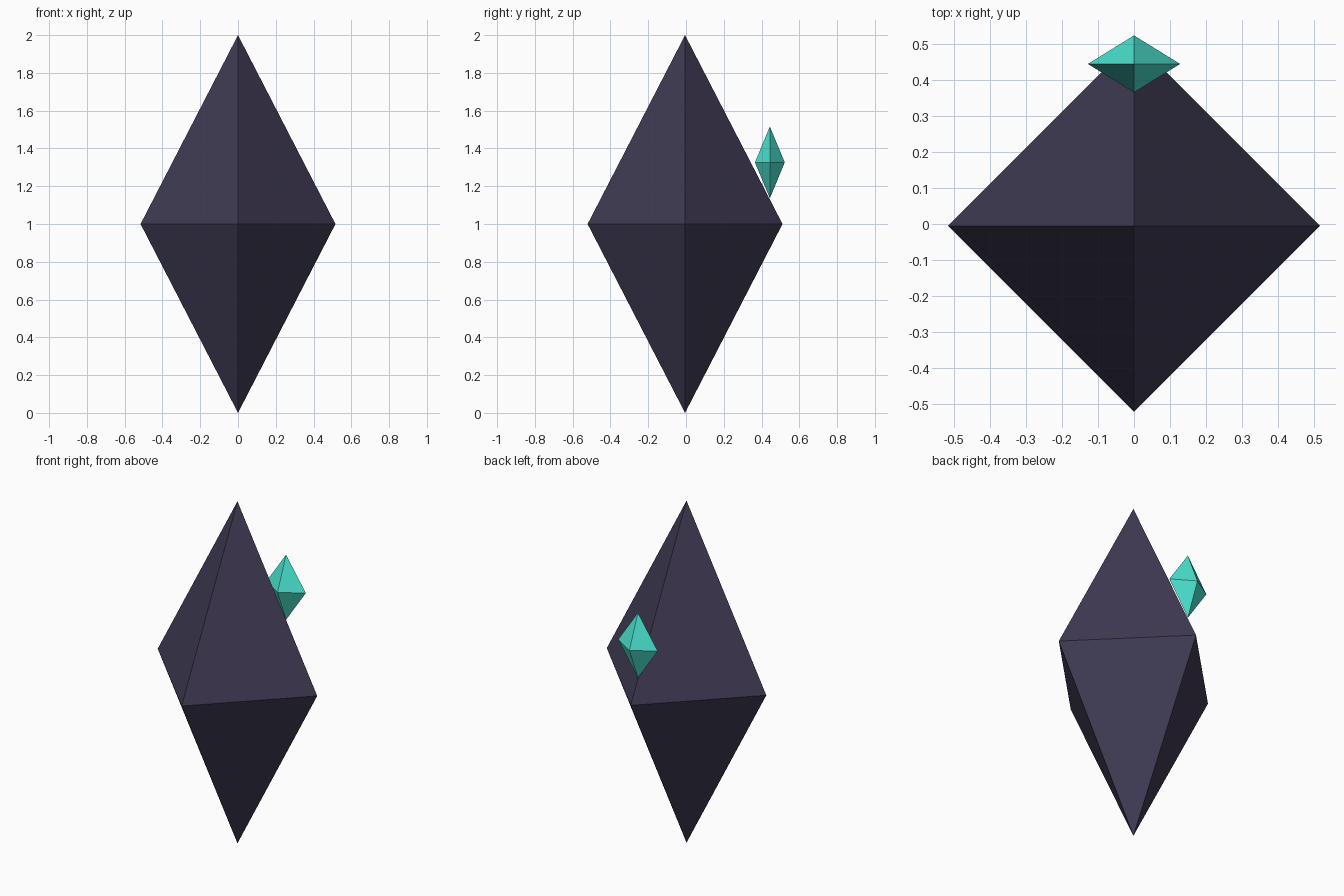
import bpy, bmesh

if "Cube" in bpy.data.objects:
    bpy.data.objects.remove(bpy.data.objects["Cube"])


def octahedron(name, centre, half, colour):
    """Four-sided double pyramid with its corners on the axes."""
    bm = bmesh.new()
    cx, cy, cz = centre
    hx, hy, hz = half
    ring = [bm.verts.new((cx + sx * hx, cy + sy * hy, cz))
            for sx, sy in ((1, 0), (0, 1), (-1, 0), (0, -1))]
    top = bm.verts.new((cx, cy, cz + hz))
    bottom = bm.verts.new((cx, cy, cz - hz))
    for i in range(4):
        a, b = ring[i], ring[(i + 1) % 4]
        bm.faces.new((a, b, top))
        bm.faces.new((b, a, bottom))
    mesh = bpy.data.meshes.new(name)
    bm.to_mesh(mesh)
    bm.free()
    mat = bpy.data.materials.new(name + "_colour")
    mat.diffuse_color = (*colour, 1)
    mat.use_nodes = True
    mat.node_tree.nodes["Principled BSDF"].inputs["Base Color"].default_value = mat.diffuse_color
    mesh.materials.append(mat)
    obj = bpy.data.objects.new(name, mesh)
    bpy.context.collection.objects.link(obj)
    return obj


# Large dark crystal body
octahedron("crystal_body", (0, -0.005, 1.0), (0.516, 0.516, 1.0), (0.05, 0.042, 0.085))

# Small bright gem on the back edge
octahedron("back_gem", (0, 0.444, 1.326), (0.128, 0.079, 0.19), (0.07, 0.78, 0.64))
